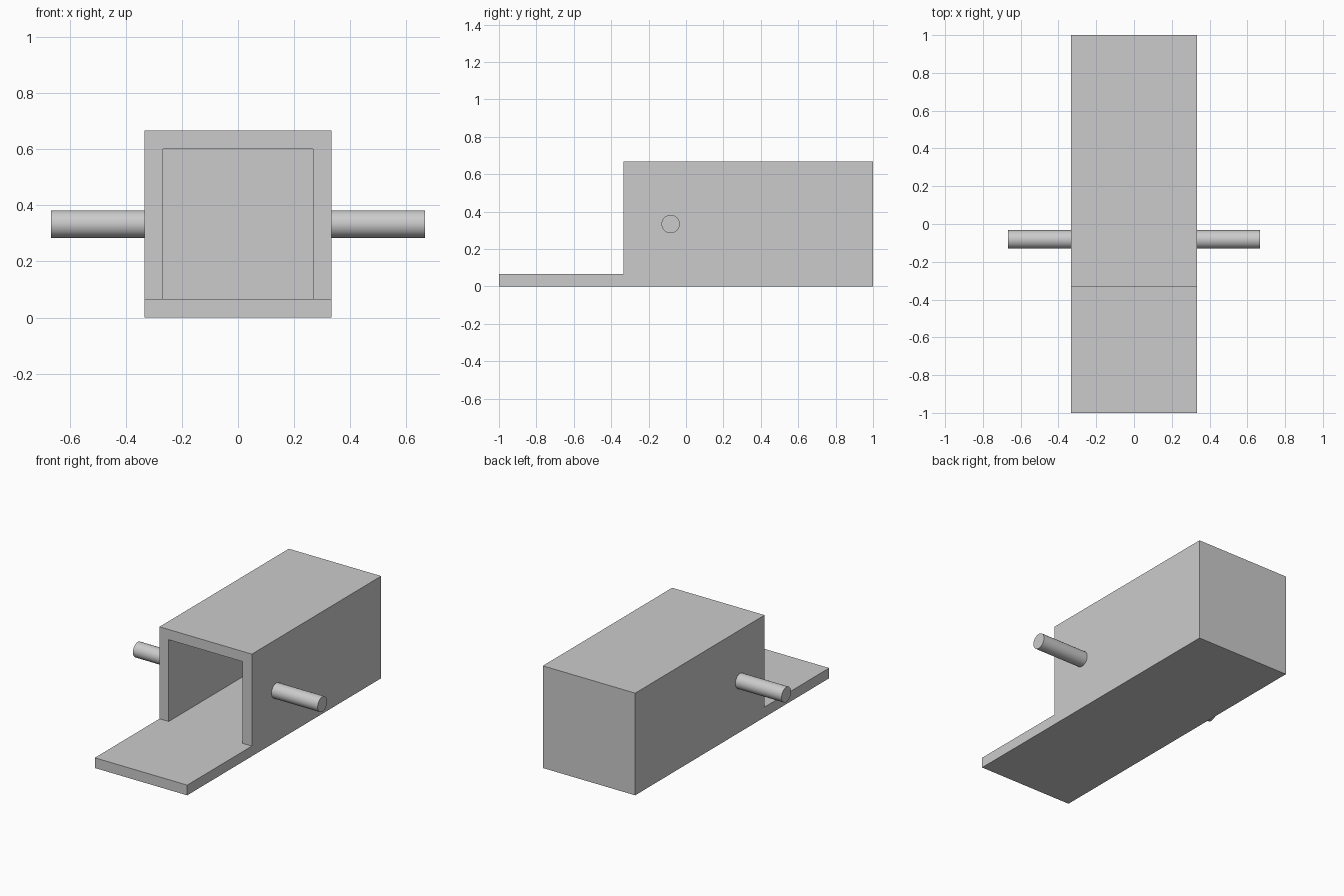
import bpy, bmesh
from math import pi

if "Cube" in bpy.data.objects:
    bpy.data.objects.remove(bpy.data.objects["Cube"])

W, H, T = 1 / 3, 2 / 3, 1 / 15      # half width, height, wall thickness
INNER = W - T
FRONT, BACK = -1 / 3, 1.0


def extrude_profile(name, points, y0, y1):
    """Flat xz profile at y0, swept to y1 (sheet only when y0 == y1)."""
    bm = bmesh.new()
    face = bm.faces.new([bm.verts.new((x, y0, z)) for x, z in points])
    if y1 != y0:
        swept = bmesh.ops.extrude_face_region(bm, geom=[face], use_keep_orig=True)
        verts = [v for v in swept["geom"] if isinstance(v, bmesh.types.BMVert)]
        bmesh.ops.translate(bm, vec=(0, y1 - y0, 0), verts=verts)
        bmesh.ops.recalc_face_normals(bm, faces=bm.faces)
    mesh = bpy.data.meshes.new(name)
    bm.to_mesh(mesh)
    bm.free()
    obj = bpy.data.objects.new(name, mesh)
    bpy.context.collection.objects.link(obj)
    return obj


# Full-length floor slab, projecting at the front as a landing
extrude_profile("floor", [(-W, 0), (W, 0), (W, T), (-W, T)], -1.0, BACK)

# Walls and roof as one arch-shaped section
extrude_profile("walls_and_roof",
                [(-W, T), (-W, H), (W, H), (W, T),
                 (INNER, T), (INNER, H - T), (-INNER, H - T), (-INNER, T)],
                FRONT, BACK)

# Thin sheet closing the back, facing outward
extrude_profile("back_panel",
                [(-INNER, T), (-INNER, H - T), (INNER, H - T), (INNER, T)],
                BACK, BACK)

# Round pegs on both sides
for side, label in ((-1, "left"), (1, "right")):
    bpy.ops.mesh.primitive_cylinder_add(vertices=32, radius=0.049, depth=1 / 3,
                                        location=(side * 0.5, -0.082, 1 / 3),
                                        rotation=(0, pi / 2, 0))
    bpy.context.object.name = label + "_peg"
    bpy.ops.object.shade_smooth_by_angle()
